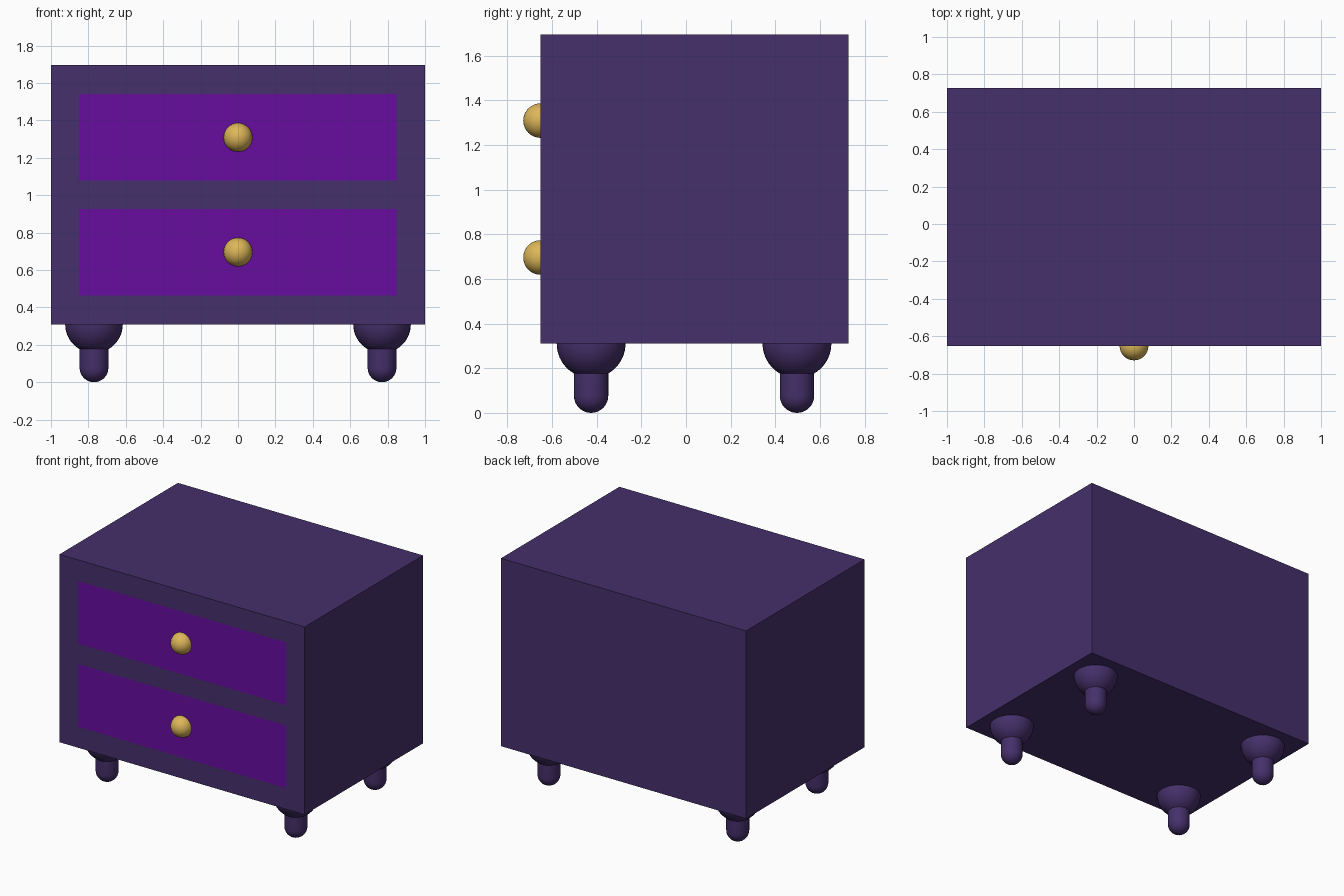
import bpy, bmesh, math
from mathutils import Vector

if "Cube" in bpy.data.objects:
    bpy.data.objects.remove(bpy.data.objects["Cube"])


def material(name, rgb):
    m = bpy.data.materials.new(name)
    m.diffuse_color = (*rgb, 1)
    m.use_nodes = True
    m.node_tree.nodes["Principled BSDF"].inputs["Base Color"].default_value = m.diffuse_color
    return m


dark_purple = material("dark purple", (0.060, 0.029, 0.146))
bright_purple = material("bright purple", (0.136, 0.004, 0.345))
brass = material("brass", (0.72, 0.47, 0.100))

FRONT, BACK, BOTTOM, TOP = -0.652, 0.728, 0.31, 1.695
DRAWER_X = 0.85
DRAWERS = [(0.465, 0.927), (1.078, 1.54)]


def add_object(name, bm, mats, smooth=False):
    me = bpy.data.meshes.new(name)
    bm.to_mesh(me)
    bm.free()
    ob = bpy.data.objects.new(name, me)
    bpy.context.collection.objects.link(ob)
    for m in mats:
        me.materials.append(m)
    if smooth:
        bpy.ops.object.select_all(action='DESELECT')
        ob.select_set(True)
        bpy.context.view_layer.objects.active = ob
        bpy.ops.object.shade_smooth_by_angle(angle=math.radians(35))
    return ob


# Cabinet: a box whose front face is cut into frame and drawer panels
bm = bmesh.new()
bmesh.ops.create_cube(bm, size=1)
for v in bm.verts:
    v.co = Vector((v.co.x * 2,
                   FRONT if v.co.y < 0 else BACK,
                   BOTTOM if v.co.z < 0 else TOP))
cuts = [(Vector((x, 0, 0)), Vector((1, 0, 0))) for x in (-DRAWER_X, DRAWER_X)]
cuts += [(Vector((0, 0, z)), Vector((0, 0, 1))) for pair in DRAWERS for z in pair]
for co, no in cuts:
    bmesh.ops.bisect_plane(bm, geom=bm.verts[:] + bm.edges[:] + bm.faces[:],
                           plane_co=co, plane_no=no)
bm.normal_update()
for f in bm.faces:
    c = f.calc_center_median()
    if f.normal.y < -0.9 and abs(c.x) < DRAWER_X and any(a < c.z < b for a, b in DRAWERS):
        f.material_index = 1
add_object("cabinet", bm, [dark_purple, bright_purple])

# Round drawer knobs
for label, (low, high) in zip(("lower", "upper"), DRAWERS):
    bm = bmesh.new()
    bmesh.ops.create_uvsphere(bm, u_segments=32, v_segments=16, radius=0.077)
    ob = add_object(label + "_knob", bm, [brass], True)
    ob.location = (0, FRONT, (low + high) / 2)

# Turned feet: rounded peg below a half-ball
PEG, BALL = 0.077, 0.154
profile = [(PEG * math.sin(a), PEG - PEG * math.cos(a))
           for a in (math.pi / 2 * i / 8 for i in range(9))]
start = math.asin(PEG / BALL)
for i in range(11):
    a = start + (math.pi / 2 - start) * i / 10
    profile.append((BALL * math.sin(a), BOTTOM - BALL * math.cos(a)))


def foot(name, x, y):
    bm = bmesh.new()
    verts = [bm.verts.new((r, 0, z)) for r, z in profile]
    edges = [bm.edges.new(p) for p in zip(verts, verts[1:])]
    bmesh.ops.spin(bm, geom=verts + edges, axis=(0, 0, 1), cent=(0, 0, 0),
                   angle=2 * math.pi, steps=32, use_duplicate=False)
    bmesh.ops.remove_doubles(bm, verts=bm.verts[:], dist=1e-4)
    bmesh.ops.recalc_face_normals(bm, faces=bm.faces[:])
    # an open shell has no inside, so make the side faces point outwards
    bm.normal_update()
    if sum(f.normal.xy.dot(f.calc_center_median().xy) for f in bm.faces) < 0:
        bmesh.ops.reverse_faces(bm, faces=bm.faces[:])
    add_object(name, bm, [dark_purple], True).location = (x, y, 0)


for side, x in (("left", -0.77), ("right", 0.77)):
    for end, y in (("front", -0.425), ("back", 0.497)):
        foot(f"{end}_{side}_foot", x, y)
